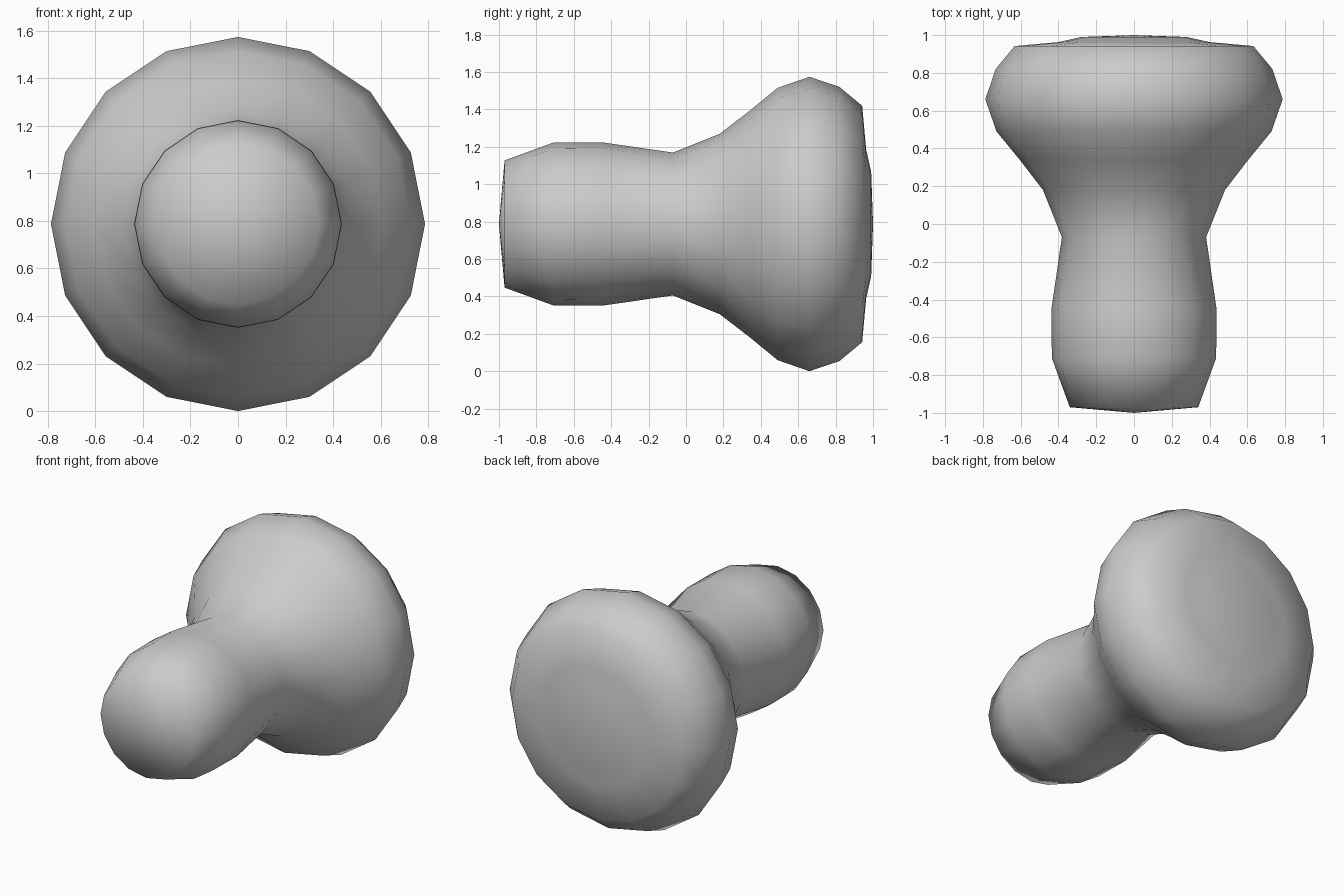
import bpy, bmesh, math

if "Cube" in bpy.data.objects:
    bpy.data.objects.remove(bpy.data.objects["Cube"])

SIDES = 16
CENTRE_Z = 0.787

grey = bpy.data.materials.new("light_grey")
grey.diffuse_color = (0.6, 0.6, 0.6, 1)
grey.use_nodes = True
grey.node_tree.nodes["Principled BSDF"].inputs["Base Color"].default_value = grey.diffuse_color

# Profile of the knob along its axis: (y, radius)
PROFILE = [(-0.97, 0.34), (-0.71, 0.435), (-0.45, 0.437), (-0.07, 0.382),
           (0.18, 0.482), (0.34, 0.605), (0.49, 0.728), (0.66, 0.787),
           (0.82, 0.733), (0.942, 0.632), (0.963, 0.40), (0.99, 0.28)]

bm = bmesh.new()


def ring(y, r):
    return [bm.verts.new((r * math.sin(2 * math.pi * i / SIDES), y,
                          CENTRE_Z + r * math.cos(2 * math.pi * i / SIDES)))
            for i in range(SIDES)]


rings = [ring(y, r) for y, r in PROFILE]
front_tip = bm.verts.new((0, -1, CENTRE_Z))
back_tip = bm.verts.new((0, 1, CENTRE_Z))

# Side walls, then shallow cones closing both ends
for i in range(SIDES):
    j = (i + 1) % SIDES
    for a, b in zip(rings, rings[1:]):
        bm.faces.new((a[i], a[j], b[j], b[i]))
    bm.faces.new((front_tip, rings[0][j], rings[0][i]))
    bm.faces.new((back_tip, rings[-1][i], rings[-1][j]))
bmesh.ops.recalc_face_normals(bm, faces=bm.faces[:])
for f in bm.faces:
    f.smooth = True

mesh = bpy.data.meshes.new("flared_knob")
bm.to_mesh(mesh)
bm.free()
mesh.materials.append(grey)
knob = bpy.data.objects.new("flared_knob", mesh)
bpy.context.collection.objects.link(knob)
